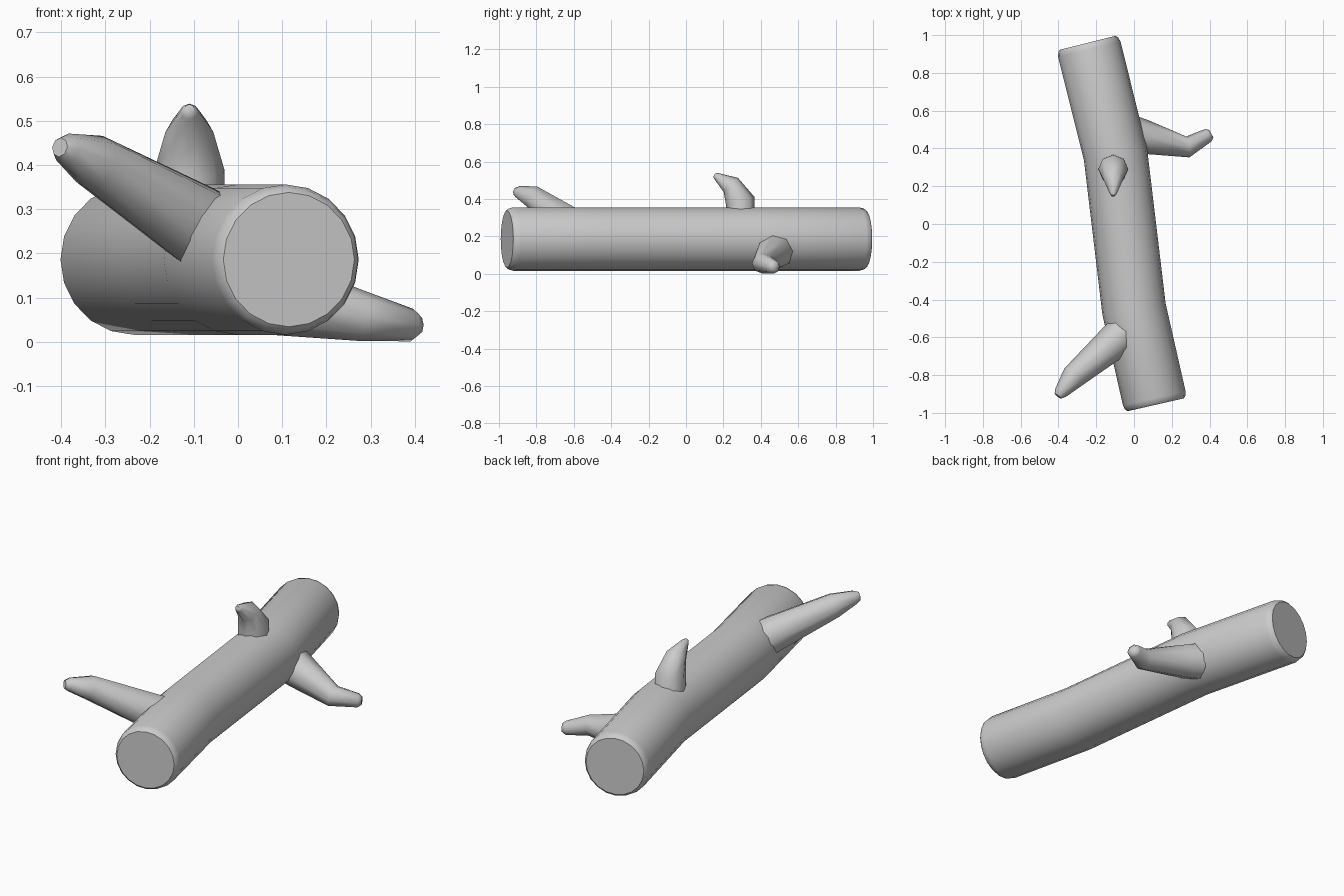
import bpy, bmesh, math
from mathutils import Vector

if "Cube" in bpy.data.objects:
    bpy.data.objects.remove(bpy.data.objects["Cube"])


def tube(name, rings, sides, ref, smooth):
    """Loft rings (x, y, z, radius) into a capped tube."""
    pts = [Vector(r[:3]) for r in rings]
    ref = Vector(ref)
    bm = bmesh.new()
    loops = []
    for i, p in enumerate(pts):
        d = Vector()
        if i > 0:
            d += (p - pts[i - 1]).normalized()
        if i < len(pts) - 1:
            d += (pts[i + 1] - p).normalized()
        d.normalize()
        u = (ref - d * ref.dot(d)).normalized()
        v = d.cross(u)
        loop = []
        for k in range(sides):
            a = 2 * math.pi * k / sides
            loop.append(bm.verts.new(p + rings[i][3] * (u * math.cos(a) + v * math.sin(a))))
        loops.append(loop)
    for a, b in zip(loops, loops[1:]):
        for k in range(sides):
            n = (k + 1) % sides
            bm.faces.new((a[k], a[n], b[n], b[k]))
    bm.faces.new(loops[0][::-1])
    bm.faces.new(loops[-1])
    bmesh.ops.recalc_face_normals(bm, faces=bm.faces)
    mesh = bpy.data.meshes.new(name)
    bm.to_mesh(mesh)
    bm.free()
    obj = bpy.data.objects.new(name, mesh)
    bpy.context.collection.objects.link(obj)
    bpy.ops.object.select_all(action='DESELECT')
    obj.select_set(True)
    bpy.context.view_layer.objects.active = obj
    bpy.ops.object.shade_smooth_by_angle(angle=math.radians(smooth))
    return obj


# Trunk: two gentle bends, rounded rims at both ends
R, Z = 0.17, 0.186
path = [Vector(p) for p in ((0.115, -0.957, Z), (0.0, -0.45, Z),
                            (-0.098, 0.37, Z), (-0.245, 0.959, Z))]
rim = ((0.0, 0.152), (0.01, 0.163), (0.035, R))


def rim_rings(end, inner):
    d = (inner - end).normalized()
    return [(*(end + d * t), r) for t, r in rim]


trunk = (rim_rings(path[0], path[1])
         + [(*p, R) for p in path[1:3]]
         + rim_rings(path[3], path[2])[::-1])
tube("log_trunk", trunk, 20, (0, 0, 1), 35)

# Left front branch, rising outward
tube("branch_left", [(0.0, -0.53, 0.205, 0.105),
                     (-0.09, -0.61, 0.262, 0.096),
                     (-0.322, -0.81, 0.405, 0.065),
                     (-0.388, -0.892, 0.436, 0.036),
                     (-0.403, -0.911, 0.440, 0.022)], 8, (0, 0, 1), 60)

# Top branch stub, curling towards the front
tube("branch_top", [(-0.11, 0.29, 0.20, 0.08),
                    (-0.11, 0.29, 0.39, 0.079),
                    (-0.11, 0.24, 0.475, 0.054),
                    (-0.11, 0.163, 0.521, 0.020),
                    (-0.11, 0.150, 0.527, 0.011)], 8, (1, 0, 0), 60)

# Right branch, resting on the ground
tube("branch_right", [(-0.02, 0.478, 0.125, 0.10),
                      (0.06, 0.460, 0.106, 0.090),
                      (0.285, 0.408, 0.057, 0.056),
                      (0.393, 0.470, 0.038, 0.037),
                      (0.409, 0.479, 0.038, 0.022)], 8, (0, 0, 1), 60)
